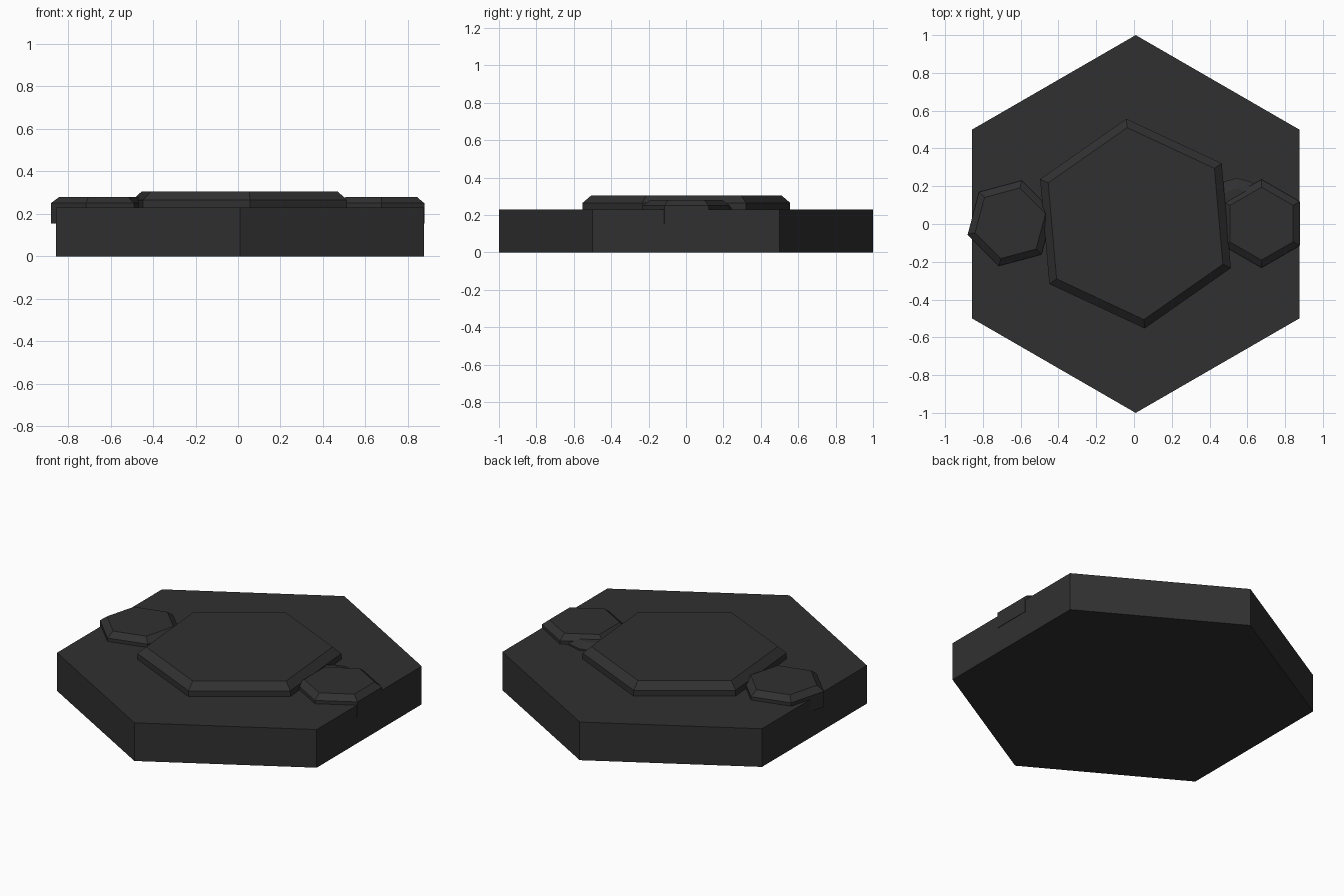
import bpy
import bmesh
from math import cos, sin, pi, radians

cube = bpy.data.objects.get("Cube")
if cube:
    bpy.data.objects.remove(cube, do_unlink=True)

stone = bpy.data.materials.new("dark stone")
stone.use_nodes = True
colour = (0.03, 0.03, 0.031, 1)
stone.diffuse_color = colour
bsdf = stone.node_tree.nodes["Principled BSDF"]
bsdf.inputs["Base Color"].default_value = colour
bsdf.inputs["Roughness"].default_value = 0.9


def prism(name, centre, turn, rings, sides=6):
    """Stack regular polygons given as (radius, height), capped at both ends."""
    bm = bmesh.new()
    loops = []
    for radius, z in rings:
        angles = [radians(turn) + 2 * pi * i / sides for i in range(sides)]
        loops.append([bm.verts.new((radius * cos(a), radius * sin(a), z)) for a in angles])
    for low, high in zip(loops, loops[1:]):
        for i in range(sides):
            j = (i + 1) % sides
            bm.faces.new((low[i], low[j], high[j], high[i]))
    bm.faces.new(loops[0][::-1])
    bm.faces.new(loops[-1])
    mesh = bpy.data.meshes.new(name)
    bm.to_mesh(mesh)
    bm.free()
    mesh.materials.append(stone)
    obj = bpy.data.objects.new(name, mesh)
    obj.location = (*centre, 0)
    bpy.context.collection.objects.link(obj)
    return obj


# Thick hexagonal tile
prism("base_tile", (0.009, 0), 30, [(1, 0), (1, 0.23)])

# Large raised slab with a chamfered rim
prism("centre_slab", (0.008, 0.002), 35, [(0.557, 0.155), (0.557, 0.265), (0.51, 0.305)])

# Small slabs that slightly overhang the tile's sides
small_rings = [(0.234, 0.155), (0.234, 0.25), (0.193, 0.28)]
prism("right_slab", (-0.655, 0.004), 15, small_rings)
prism("left_slab", (0.675, 0.002), 30, small_rings)

# Low pebble tucked between the left and centre slabs
prism("pebble", (0.545, 0.088), 0, [(0.155, 0.2), (0.155, 0.24), (0.1, 0.26)], 12)
